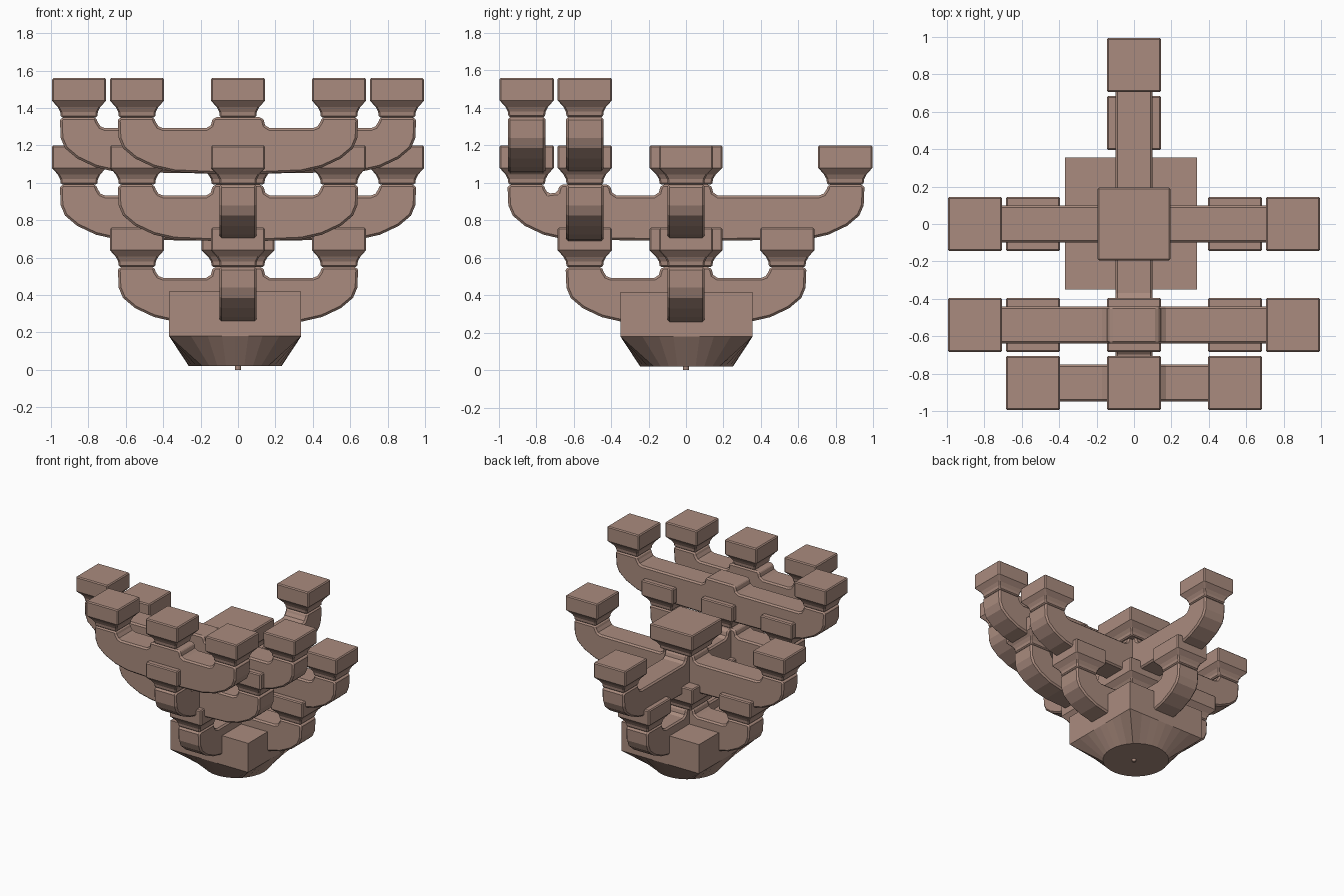
import bpy, bmesh, math

if "Cube" in bpy.data.objects:
    bpy.data.objects.remove(bpy.data.objects["Cube"])

wood = bpy.data.materials.new("brown_wood")
wood.diffuse_color = (0.40, 0.26, 0.21, 1)
wood.use_nodes = True
wood.node_tree.nodes["Principled BSDF"].inputs["Base Color"].default_value = wood.diffuse_color


def finish(name, bm, loc, bevel=0.0, rot=0.0):
    bmesh.ops.recalc_face_normals(bm, faces=bm.faces)
    me = bpy.data.meshes.new(name)
    bm.to_mesh(me)
    bm.free()
    me.materials.append(wood)
    ob = bpy.data.objects.new(name, me)
    ob.location = loc
    ob.rotation_euler.z = rot
    bpy.context.collection.objects.link(ob)
    if bevel:
        m = ob.modifiers.new("edge", 'BEVEL')
        m.width, m.segments, m.limit_method = bevel, 1, 'ANGLE'
        m.angle_limit = math.radians(50)
    return ob


def loft(bm, rings):
    # rings of equal length joined by quads and capped at both ends
    vs = [[bm.verts.new(p) for p in r] for r in rings]
    n = len(vs[0])
    for a, b in zip(vs, vs[1:]):
        for i in range(n):
            j = (i + 1) % n
            bm.faces.new((a[i], a[j], b[j], b[i]))
    bm.faces.new(vs[0][::-1])
    bm.faces.new(vs[-1])


def arm(name, length, z, x=0, y=0, rot=0.0, extra_pad=None):
    # curved bracket arm: side profile extruded across its thickness
    top, pad, e = 0.242, 0.302, length - 0.64
    right = [(0.34, 0.008), (0.45, 0.033), (0.55, 0.08), (0.615, 0.135),
             (0.638, 0.19), (0.642, 0.285), (0.63, pad), (0.45, pad),
             (0.44, 0.275), (0.425, 0.252), (0.40, top)]
    right = [(px + e, pz) for px, pz in right]
    hub = [(0.17, top), (0.145, 0.258), (0.138, 0.285), (0.125, pad)]
    left = [(-px, pz) for px, pz in right[::-1]]
    mid = []
    if extra_pad is not None:
        bump = [(-px, pz) for px, pz in hub] + hub[::-1]
        mid = [(extra_pad + px, pz) for px, pz in bump[::-1]]
        left = left[1:]
        mid = mid[:-1]
    outline = [(0.15, 0), *right, *hub, *[(-a, b) for a, b in hub[::-1]],
               *mid, *left, (-0.15, 0)]
    bm = bmesh.new()
    loft(bm, [[(px, s * 0.1, pz) for px, pz in outline] for s in (-1, 1)])
    finish(name, bm, (x, y, z), 0.012, rot)


def block(name, x, y, z, half=0.145, foot=0.097):
    # bearing block: square foot flaring through a hollow curve to a square top
    d = half - foot
    prof = [(foot, 0), (foot + d * .08, 0.03), (foot + d * .35, 0.055),
            (half, 0.09), (half, 0.21)]
    bm = bmesh.new()
    loft(bm, [[(-h, -h, pz), (h, -h, pz), (h, h, pz), (-h, h, pz)]
              for h, pz in prof])
    finish(name, bm, (x, y, z), 0.008)


# base block: round underside lofted to a square body
N = 32
circle, square = [], []
for i in range(N):
    c, s = math.cos(2 * math.pi * i / N), math.sin(2 * math.pi * i / N)
    m = 0.353 / max(abs(c), abs(s))
    circle.append((0.248 * c, 0.248 * s))
    square.append((m * c, m * s))
bm = bmesh.new()
loft(bm, [[(*p, z) for p in ring] for ring, z in
          ((circle, 0.02), (square, 0.18), (square, 0.418))])
finish("base_block", bm, (-0.015, 0.003, 0))

# small peg below the base
bm = bmesh.new()
bmesh.ops.create_cone(bm, cap_ends=True, segments=12, radius1=0.015,
                      radius2=0.015, depth=0.04)
finish("base_peg", bm, (0, 0, 0.02))

NEAR, FAR, SHORT, LONG = 0.54, 0.85, 0.64, 0.95
Q = math.pi / 2
Z1, Z2, Z3 = 0.25, 0.69, 1.05      # arm undersides
B1, B2, B3 = 0.55, 0.99, 1.35      # block undersides

# lower tier: crossed short arms
arm("lower_cross_arm", SHORT, Z1)
arm("lower_forward_arm", SHORT, Z1, rot=Q)
block("lower_centre_block", 0, 0, B1, 0.195, 0.14)

# middle tier: crossed long arms plus a short front cross arm
arm("middle_cross_arm", LONG, Z2)
arm("middle_forward_arm", LONG, Z2, rot=Q, extra_pad=-NEAR)
arm("middle_front_cross_arm", SHORT, Z2, y=-NEAR)
block("middle_centre_block", 0, 0, B2, 0.195, 0.14)
block("middle_front_block", 0, -NEAR, B2)

# upper tier: two parallel cross arms at the front
arm("upper_inner_arm", LONG, Z3, y=-NEAR)
arm("upper_outer_arm", SHORT, Z3, y=-FAR)
block("upper_outer_centre_block", 0, -FAR, B3)

# bearing blocks on the arm ends
for s in (-1, 1):
    block("lower_side_block", s * NEAR, 0, B1)
    block("lower_end_block", 0, s * NEAR, B1)
    block("middle_side_block", s * FAR, 0, B2)
    block("middle_end_block", 0, s * FAR, B2)
    block("middle_front_side_block", s * NEAR, -NEAR, B2)
    block("upper_inner_block", s * FAR, -NEAR, B3)
    block("upper_outer_block", s * NEAR, -FAR, B3)
